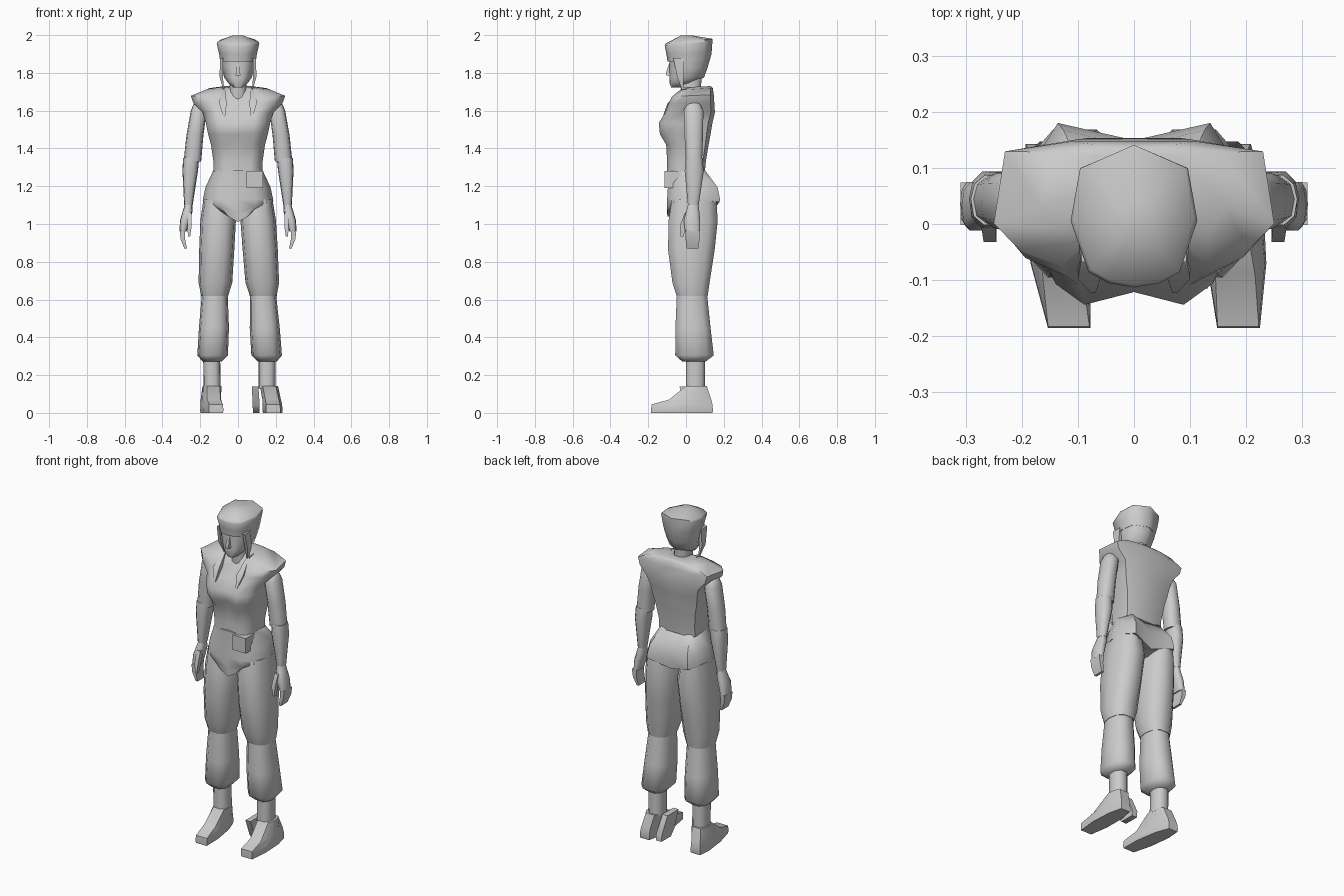
import bpy, bmesh, math


def both(half):
    """Mirror a half outline (front centre to back centre) into a closed one."""
    return half + [(-u, v) for u, v in reversed(half) if u > 0]


# Normalised cross-sections: u = -1..1 across, v = 0 front .. 1 back
TORSO = both([(0, .08), (.52, 0), (.82, .13), (1, .34), (.92, .92), (.45, 1), (0, 1)])
HIPS = both([(0, .0), (.5, 0), (.82, .12), (1, .45), (.9, .82), (.73, 1), (0, .89)])
HEAD = both([(0, 0), (.4, .03), (.72, .11), (1, .47), (.85, .84), (0, 1)])
LIMB = both([(.45, 0), (.88, .18), (1, .52), (.85, .82), (.42, 1)])
SHOE = both([(.72, 0), (1, .35), (.95, .75), (.6, 1)])
BOX = both([(1, 0), (1, 1)])


def loft(name, section, rings, side=1, lean=0, shear=0):
    """Skin rings (z, x0, x1, front, back, tilt, rise, dent) of one section."""
    bm = bmesh.new()
    loops = []
    for ring in rings:
        z, x0, x1, yf, yb, tilt, rise, dent = (tuple(ring) + (0, 0, 0))[:8]
        loop = []
        for u, v in section:
            y = yf + (yb - yf) * v + (dent if u == 0 and v < .3 else 0)
            x = (x0 + x1) / 2 + u * (x1 - x0) / 2
            x = side * x + lean * (1 - z / 1.1) - shear * y
            loop.append(bm.verts.new((x, y, z + tilt * v + rise * abs(u))))
        loops.append(loop)
    n = len(section)
    for a, b in zip(loops, loops[1:]):
        for i in range(n):
            j = (i + 1) % n
            bm.faces.new((a[i], a[j], b[j], b[i]))
    bm.faces.new(loops[0])
    bm.faces.new(loops[-1])
    bmesh.ops.recalc_face_normals(bm, faces=bm.faces)
    mesh = bpy.data.meshes.new(name)
    bm.to_mesh(mesh)
    bm.free()
    ob = bpy.data.objects.new(name, mesh)
    bpy.context.collection.objects.link(ob)
    return ob


def body(name, section, rings):
    """Centred loft: rings start with (z, half width, ...)."""
    return loft(name, section, [(r[0], -r[1], r[1], *r[2:]) for r in rings])


# Vest with flared shoulders and an open neckline
body("vest", TORSO, [
    (1.275, .13, -.10, .10), (1.33, .13, -.10, .105), (1.42, .143, -.105, .12),
    (1.475, .158, -.138, .13), (1.535, .17, -.144, .14),
    (1.59, .187, -.11, .153, 0, 0, .02), (1.64, .236, -.092, .15, 0, 0, .035),
    (1.675, .25, -.074, .147, .01, 0, .045), (1.71, .165, -.03, .142, .01, 0, .035),
    (1.725, .08, .01, .132, .005, 0, .02)])

# Lapels along the neckline
for s, label in ((-1, "left"), (1, "right")):
    loft(label + "_lapel", BOX, [
        (1.57, .068, .078, -.122, -.09), (1.64, .06, .1, -.098, -.06),
        (1.725, .07, .085, -.01, .03)], s)

# Hips with a V-shaped lower edge
body("hips", HIPS, [
    (1.285, .13, -.098, .10), (1.195, .172, -.096, .167),
    (1.13, .186, -.10, .18), (1.065, .187, -.10, .178, .015, .05),
    (1.01, .10, -.097, .14, .06, .06)])
loft("belt_pouch", BOX, [(1.19, .045, .132, -.115, -.03),
                         (1.28, .045, .132, -.115, -.03)])

# Neck, face and wrapped hair
body("neck", LIMB, [(1.62, .055, -.02, .075), (1.69, .045, -.025, .075),
                    (1.79, .047, -.035, .085)])
body("head", HEAD, [
    (1.722, .025, -.078, -.03), (1.75, .055, -.088, .04), (1.775, .073, -.088, .095),
    (1.83, .087, -.088, .115), (1.88, .095, -.088, .128)])
body("hair_wrap", HEAD, [
    (1.86, .094, -.098, .124), (1.90, .1, -.104, .135),
    (1.945, .113, -.113, .14, .02), (1.955, .107, -.108, .141, .025),
    (1.997, .03, -.03, .04)])
body("nose", BOX, [(1.785, .014, -.104, -.07), (1.80, .011, -.106, -.07),
                   (1.85, .006, -.089, -.07)])

for s, label in ((-1, "left"), (1, "right")):
    # Loose hair strands beside the face
    loft(label + "_hair_strand", BOX, [
        (1.70, .072, .075, -.018, -.012), (1.78, .08, .098, -.047, -.012),
        (1.88, .078, .094, -.068, -.01)], s)
    # Arms and hands
    loft(label + "_upper_arm", LIMB, [
        (1.33, .195, .288, 0, .085), (1.47, .183, .273, -.008, .09),
        (1.60, .165, .25, -.012, .092), (1.635, .175, .235, .005, .075),
        (1.655, .19, .215, .03, .05)], s)
    loft(label + "_forearm", LIMB, [
        (1.10, .24, .285, .01, .067), (1.28, .212, .294, -.007, .094),
        (1.35, .205, .291, -.002, .087)], s)
    loft(label + "_palm", LIMB, [
        (.96, .272, .31, -.005, .075), (1.02, .253, .307, -.012, .075),
        (1.07, .24, .292, .002, .07), (1.11, .243, .28, .012, .065)], s)
    loft(label + "_fingers", BOX, [
        (.87, .27, .284, .002, .065), (.92, .28, .304, -.002, .072),
        (.965, .28, .309, -.002, .074)], s)
    loft(label + "_thumb", BOX, [
        (.935, .253, .265, -.03, -.012), (.99, .245, .268, -.032, -.002),
        (1.06, .247, .272, -.006, .03)], s)
    # Baggy trouser legs and ankles
    loft(label + "_thigh", LIMB, [
        (.62, .057, .2, -.05, .115), (.69, .035, .213, -.072, .125),
        (.865, .022, .208, -.095, .152), (1.02, .012, .2, -.092, .168),
        (1.13, .04, .183, -.075, .16)], s, .012)
    loft(label + "_calf", LIMB, [
        (.272, .095, .197, -.02, .105), (.305, .062, .224, -.057, .147),
        (.45, .055, .214, -.056, .13), (.64, .06, .195, -.048, .11)], s, .012)
    loft(label + "_ankle", LIMB, [(.13, .1, .19, 0, .1), (.3, .102, .192, 0, .1)],
         s, .01)
    # Shoes, both turned slightly to one side
    loft(label + "_shoe", SHOE, [
        (.0, .112, .212, -.184, .14), (.012, .108, .214, -.185, .143),
        (.045, .11, .212, -.183, .14), (.07, .11, .208, -.09, .134),
        (.142, .1, .196, .0, .11)], s, .02, .14 if s < 0 else .03)

# Small flap on the inner side of the right shoe
loft("shoe_flap", BOX, [(.0, .08, .115, .03, .12), (.04, .077, .115, .0, .12),
                        (.14, .074, .108, -.035, .07)])

# Smooth shading with sharp creases
bpy.ops.object.select_all(action='SELECT')
bpy.context.view_layer.objects.active = bpy.data.objects["vest"]
bpy.ops.object.shade_smooth_by_angle(angle=math.radians(58))
